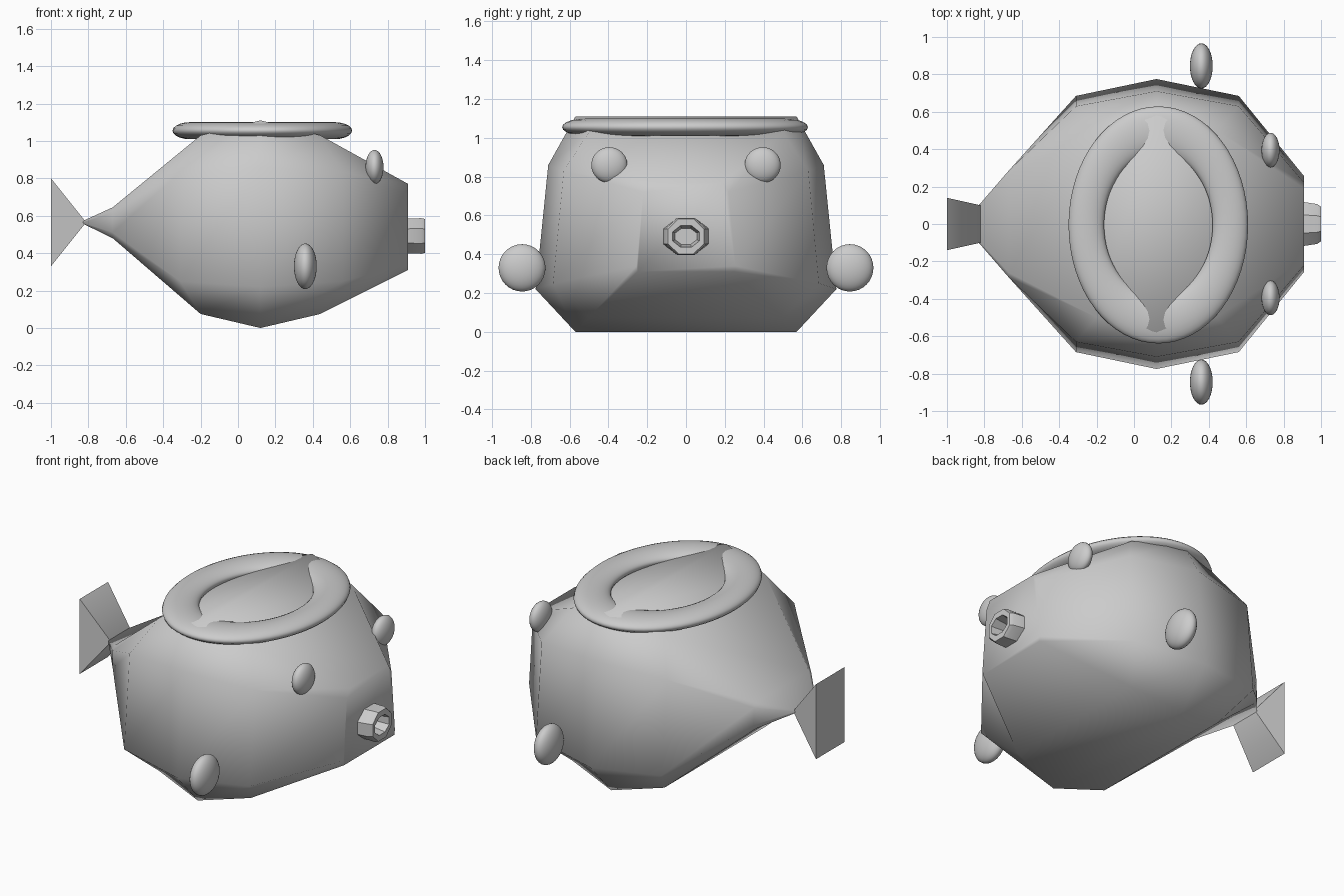
import bpy, bmesh, math

if "Cube" in bpy.data.objects:
    bpy.data.objects.remove(bpy.data.objects["Cube"])

grey = bpy.data.materials.new("plain grey")
grey.diffuse_color = (0.6, 0.6, 0.6, 1)
grey.use_nodes = True
grey.node_tree.nodes["Principled BSDF"].inputs["Base Color"].default_value = grey.diffuse_color


def finish(ob, angle=60):
    ob.data.materials.clear()
    ob.data.materials.append(grey)
    bpy.ops.object.select_all(action='DESELECT')
    ob.select_set(True)
    bpy.context.view_layer.objects.active = ob
    bpy.ops.object.shade_smooth_by_angle(angle=math.radians(angle))


def loft(name, rings, angle=60):
    """Skin a list of equal-sized closed rings and cap both ends."""
    bm = bmesh.new()
    loops = [[bm.verts.new(p) for p in r] for r in rings]
    for a, b in zip(loops, loops[1:]):
        n = len(a)
        for i in range(n):
            j = (i + 1) % n
            bm.faces.new((a[i], a[j], b[j], b[i]))
    bm.faces.new(loops[0])
    bm.faces.new(loops[-1])
    bmesh.ops.recalc_face_normals(bm, faces=bm.faces)
    me = bpy.data.meshes.new(name)
    bm.to_mesh(me)
    bm.free()
    ob = bpy.data.objects.new(name, me)
    bpy.context.collection.objects.link(ob)
    finish(ob, angle)
    return ob


def mirrored_ring(half):
    return half + [(x, -y, z) for x, y, z in reversed(half)]


# body: half sections from snout to tail root (bottom, lower side, upper side, top)
sections = [
    [(0.91, 0.25, 0.31), (0.91, 0.255, 0.34), (0.91, 0.22, 0.72), (0.91, 0.19, 0.77)],
    [(0.44, 0.50, 0.075), (0.56, 0.685, 0.25), (0.56, 0.63, 0.83), (0.44, 0.50, 1.03)],
    [(0.12, 0.57, 0.00), (0.12, 0.775, 0.22), (0.12, 0.71, 0.86), (0.12, 0.57, 1.11)],
    [(-0.20, 0.50, 0.075), (-0.31, 0.685, 0.25), (-0.31, 0.63, 0.83), (-0.20, 0.50, 1.03)],
    [(-0.67, 0.26, 0.48), (-0.67, 0.285, 0.51), (-0.67, 0.285, 0.62), (-0.67, 0.26, 0.645)],
    [(-0.83, 0.09, 0.558), (-0.83, 0.10, 0.562), (-0.83, 0.10, 0.568), (-0.83, 0.09, 0.572)],
]
loft("body", [mirrored_ring(s) for s in sections])

# tail fin: flares from the pinched root
tail = [[(-0.82, 0.10, 0.555), (-0.82, 0.10, 0.575)],
        [(-1.0, 0.14, 0.33), (-1.0, 0.14, 0.80)]]
loft("tail_fin", [mirrored_ring(s) for s in tail], 40)

# mouth: short faceted tube with a recessed opening
mouth = []
for x, ry, rz in ((0.89, 0.13, 0.10), (0.98, 0.115, 0.103), (1.0, 0.10, 0.098),
                  (1.0, 0.075, 0.06), (0.92, 0.06, 0.045)):
    mouth.append([(x, ry * math.cos(a), 0.492 + rz * math.sin(a))
                  for a in (math.radians(22.5 + 45 * i) for i in range(8))])
loft("mouth", mouth, 35)

# top ring: flattened oval torus
bpy.ops.mesh.primitive_torus_add(major_segments=64, minor_segments=20,
                                 major_radius=0.385, minor_radius=0.095,
                                 location=(0.13, -0.005, 1.055))
ring = bpy.context.object
ring.name = "top_ring"
ring.scale = (1, 1.32, 0.48)
finish(ring)

# eyes and side fins: flattened balls on both sides
for side, label in ((-1, "right"), (1, "left")):
    for name, loc, size in (("eye", (0.73, 0.395, 0.86), (0.048, 0.093, 0.092)),
                            ("side_fin", (0.36, 0.845, 0.33), (0.061, 0.121, 0.122))):
        bpy.ops.mesh.primitive_uv_sphere_add(segments=32, ring_count=16, radius=1,
                                             location=(loc[0], side * loc[1], loc[2]))
        ob = bpy.context.object
        ob.name = name + "_" + label
        ob.scale = size
        finish(ob)
